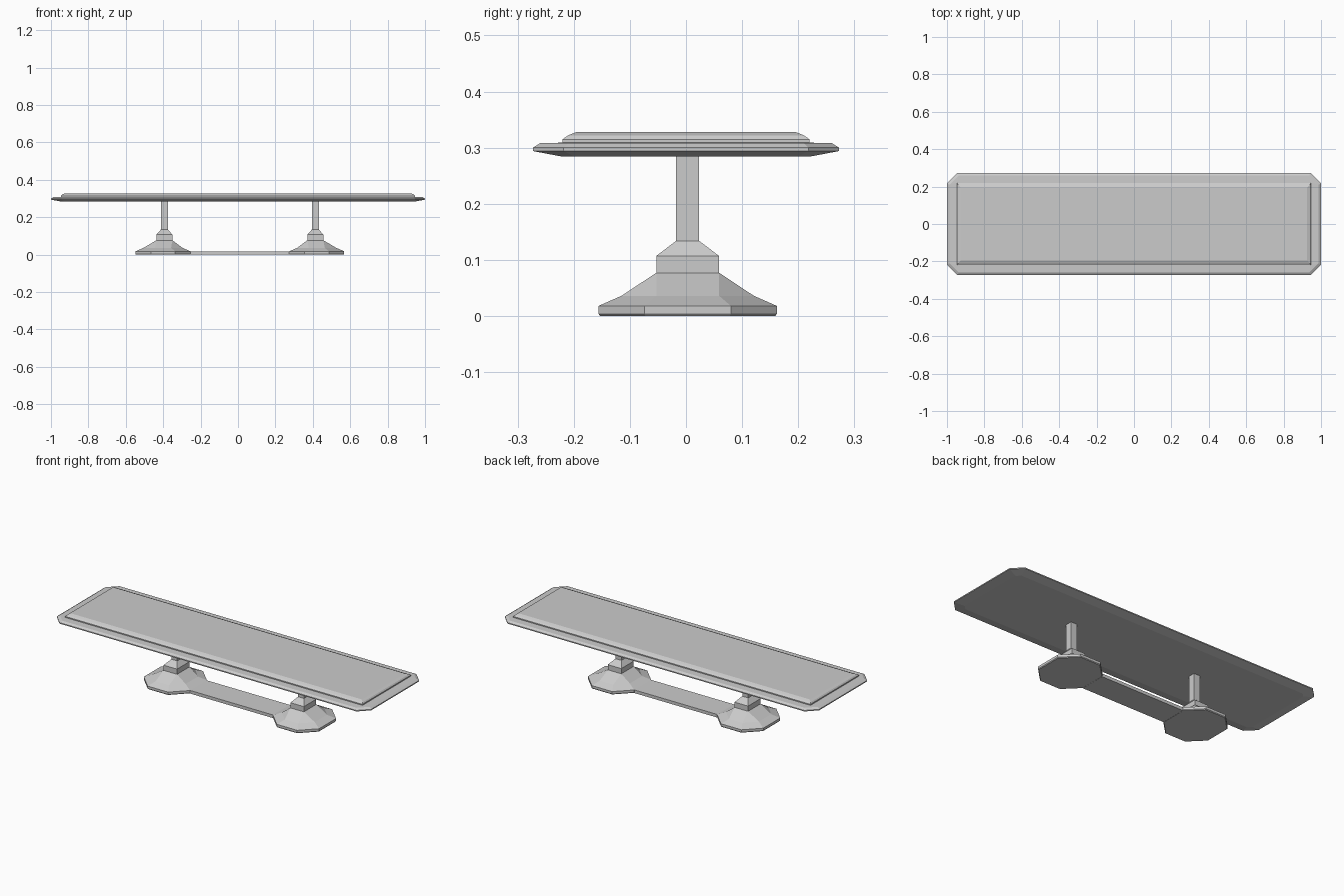
import bpy, bmesh

if "Cube" in bpy.data.objects:
    bpy.data.objects.remove(bpy.data.objects["Cube"])


def ring(bm, cx, cy, hx, hy, z, c):
    """Rectangle ring with corners chamfered by c (always 8 vertices)."""
    pts = [(hx, -hy + c), (hx, hy - c), (hx - c, hy), (-hx + c, hy),
           (-hx, hy - c), (-hx, -hy + c), (-hx + c, -hy), (hx - c, -hy)]
    return [bm.verts.new((cx + x, cy + y, z)) for x, y in pts]


def loft(name, rings):
    """Flat-shaded solid through stacked chamfered rectangles."""
    bm = bmesh.new()
    loops = [ring(bm, *r) for r in rings]
    for a, b in zip(loops, loops[1:]):
        for i in range(8):
            j = (i + 1) % 8
            bm.faces.new((a[i], a[j], b[j], b[i]))
    bm.faces.new(list(reversed(loops[0])))
    bm.faces.new(loops[-1])
    bmesh.ops.remove_doubles(bm, verts=bm.verts, dist=0.0002)
    bmesh.ops.recalc_face_normals(bm, faces=bm.faces)
    me = bpy.data.meshes.new(name)
    bm.to_mesh(me)
    bm.free()
    ob = bpy.data.objects.new(name, me)
    bpy.context.collection.objects.link(ob)
    return ob


# Table top: chamfered rim with a raised central panel
loft("table_top", [
    (0, 0, 0.945, 0.220, 0.284, 0.022),
    (0, 0, 1.000, 0.273, 0.294, 0.055),
    (0, 0, 1.000, 0.273, 0.300, 0.055),
    (0, 0, 0.987, 0.260, 0.308, 0.050),
    (0, 0, 0.946, 0.220, 0.309, 0.0),
    (0, 0, 0.946, 0.220, 0.315, 0.0),
    (0, 0, 0.940, 0.210, 0.322, 0.0),
    (0, 0, 0.925, 0.195, 0.328, 0.0),
])

# Two pedestals: octagonal foot, square collar and slim post
MX, CY = 0.010, 0.003
for side, s in (("left", -1), ("right", 1)):
    fx, px = MX + s * 0.411, MX + s * 0.4035
    loft(side + "_pedestal", [
        (fx, CY, 0.144, 0.156, 0.000, 0.081),
        (fx, CY, 0.147, 0.159, 0.004, 0.082),
        (fx, CY, 0.147, 0.159, 0.018, 0.082),
        (fx, CY, 0.105, 0.118, 0.036, 0.062),
        (px, CY, 0.043, 0.056, 0.077, 0.0),
        (px, CY, 0.043, 0.056, 0.107, 0.0),
        (px, CY, 0.0190, 0.0205, 0.134, 0.0),
        (px, CY, 0.0190, 0.0205, 0.286, 0.0),
    ])

# Floor bar joining the feet
loft("floor_bar", [(MX, CY, 0.266, 0.076, 0.0, 0.0),
                   (MX, CY, 0.266, 0.076, 0.018, 0.0)])
